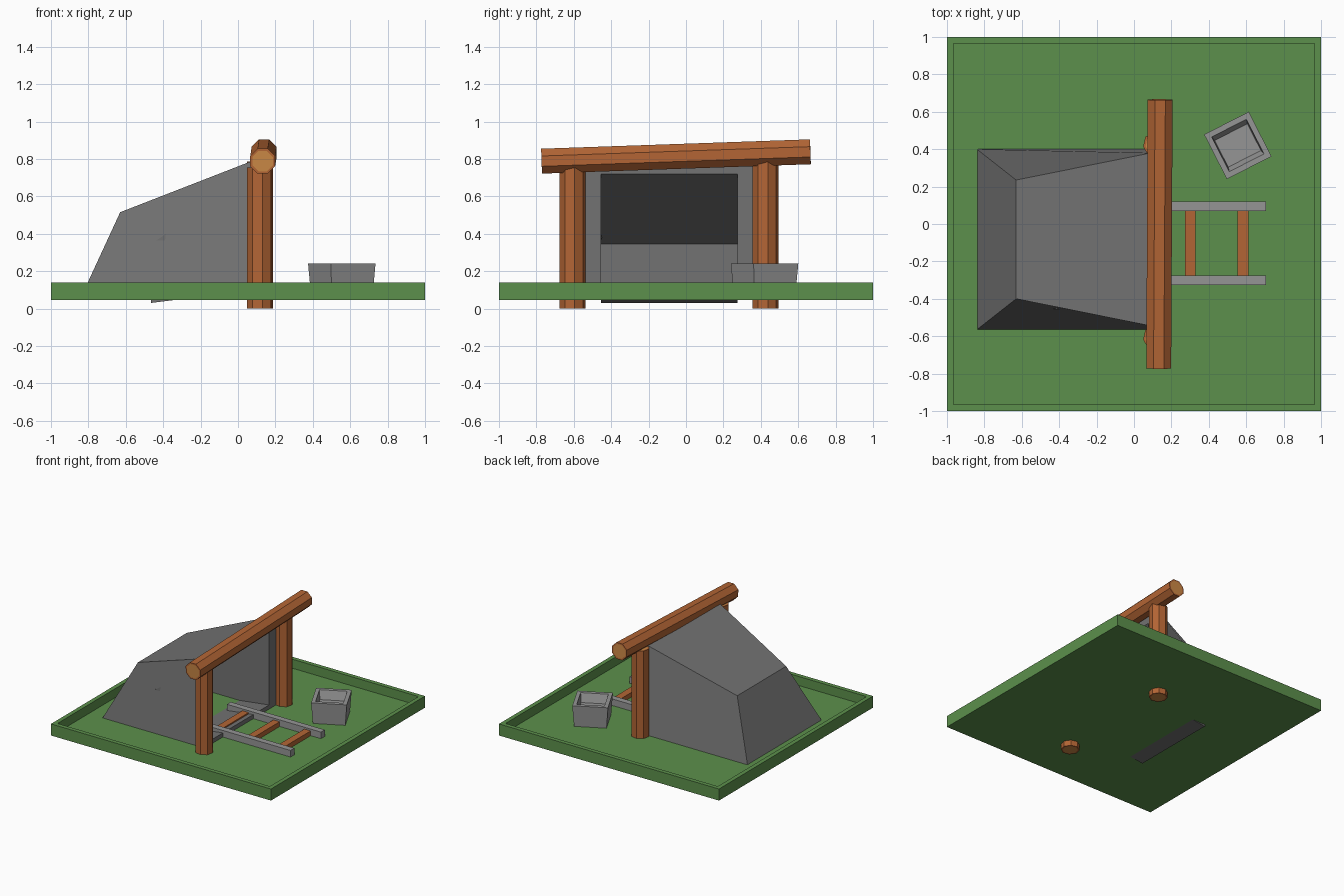
import bpy, bmesh
from math import radians
from mathutils import Matrix, Vector

if "Cube" in bpy.data.objects:
    bpy.data.objects.remove(bpy.data.objects["Cube"])


def material(name, rgb):
    m = bpy.data.materials.new(name)
    m.diffuse_color = (*rgb, 1)
    m.use_nodes = True
    m.node_tree.nodes["Principled BSDF"].inputs["Base Color"].default_value = m.diffuse_color
    return m


grass = material("grass", (0.107, 0.28, 0.072))
bark = material("bark", (0.45, 0.13, 0.035))
cut_wood = material("cut_wood", (0.6, 0.25, 0.06))
stone = material("stone", (0.17, 0.17, 0.17))
metal = material("metal", (0.3, 0.3, 0.3))


def finish(name, bm, *mats):
    bmesh.ops.recalc_face_normals(bm, faces=bm.faces)
    me = bpy.data.meshes.new(name)
    bm.to_mesh(me)
    bm.free()
    ob = bpy.data.objects.new(name, me)
    bpy.context.collection.objects.link(ob)
    for m in mats:
        me.materials.append(m)
    return ob


def rect(x, y, z):
    """Horizontal rectangle loop with half sizes x, y at height z."""
    return [(-x, -y, z), (x, -y, z), (x, y, z), (-x, y, z)]


def loft(name, loops, mat):
    """Closed skin through a series of loops, capped at both ends."""
    bm = bmesh.new()
    rings = [[bm.verts.new(p) for p in loop] for loop in loops]
    for a, b in zip(rings, rings[1:]):
        for i in range(len(a)):
            j = (i + 1) % len(a)
            bm.faces.new((a[i], a[j], b[j], b[i]))
    bm.faces.new(rings[0])
    bm.faces.new(rings[-1])
    return finish(name, bm, mat)


def box(name, lo, hi, mat):
    (x0, y0, z0), (x1, y1, z1) = lo, hi
    base = [(x0, y0), (x1, y0), (x1, y1), (x0, y1)]
    return loft(name, [[(x, y, z) for x, y in base] for z in (z0, z1)], mat)


def log(name, start, end, radius, roll):
    """Eight-sided log with pale inset end grain."""
    a, b = Vector(start), Vector(end)
    d = b - a
    bm = bmesh.new()
    bmesh.ops.create_cone(bm, cap_ends=True, segments=8, radius1=radius,
                          radius2=radius, depth=d.length,
                          matrix=Matrix.Rotation(radians(roll), 4, 'Z'))
    caps = [f for f in bm.faces if len(f.verts) == 8]
    bmesh.ops.inset_individual(bm, faces=caps, thickness=0.013)
    for f in caps:
        f.material_index = 1
    place = Matrix.Translation((a + b) / 2) @ d.to_track_quat('Z', 'Y').to_matrix().to_4x4()
    bm.transform(place)
    return finish(name, bm, bark, cut_wood)


# Ground tray with a raised rim
loft("ground", [rect(1, 1, 0.045), rect(1, 1, 0.14),
                rect(0.965, 0.965, 0.14), rect(0.965, 0.965, 0.066)], grass)


# Rock mound with a tunnel sloping down into the ground
def gate(y0, y1, bottom, top, taper=(0, 0)):
    (xb, zb), (xt, zt) = bottom, top
    return [(xb, y0, zb), (xb, y1, zb),
            (xt, y1 - taper[1], zt), (xt, y0 + taper[0], zt)]


loft("mound", [gate(-0.565, 0.40, (-0.84, 0.06), (-0.63, 0.515), (0.165, 0.165)),
               gate(-0.565, 0.40, (0.09, 0.06), (0.09, 0.795), (0.02, 0.02)),
               gate(-0.455, 0.275, (0.09, 0.10), (0.09, 0.72)),
               gate(-0.455, 0.275, (-0.465, 0.03), (-0.465, 0.345))], stone)

# Timber entrance
log("front_post", (0.118, -0.607, 0), (0.118, -0.607, 0.755), 0.07, 10)
log("back_post", (0.118, 0.425, 0), (0.118, 0.425, 0.785), 0.07, 10)
log("lintel", (0.132, -0.772, 0.788), (0.14, 0.665, 0.838), 0.072, 22.5)

# Track: two rails on sleepers
for name, y in (("front_rail", -0.325), ("back_rail", 0.07)):
    box(name, (-0.15, y, 0.066), (0.705, y + 0.05, 0.12), metal)
for i in range(3):
    x = -0.01 + 0.282 * i
    box(f"sleeper_{i + 1}", (x, -0.30, 0.06), (x + 0.058, 0.09, 0.105), bark)

# Open tapered cart body
cart = loft("cart", [rect(0.122, 0.122, 0.064), rect(0.134, 0.134, 0.24),
                     rect(0.104, 0.104, 0.24), rect(0.098, 0.08, 0.17)], metal)
cart.location = (0.555, 0.42, 0)
cart.rotation_euler.z = radians(27)
